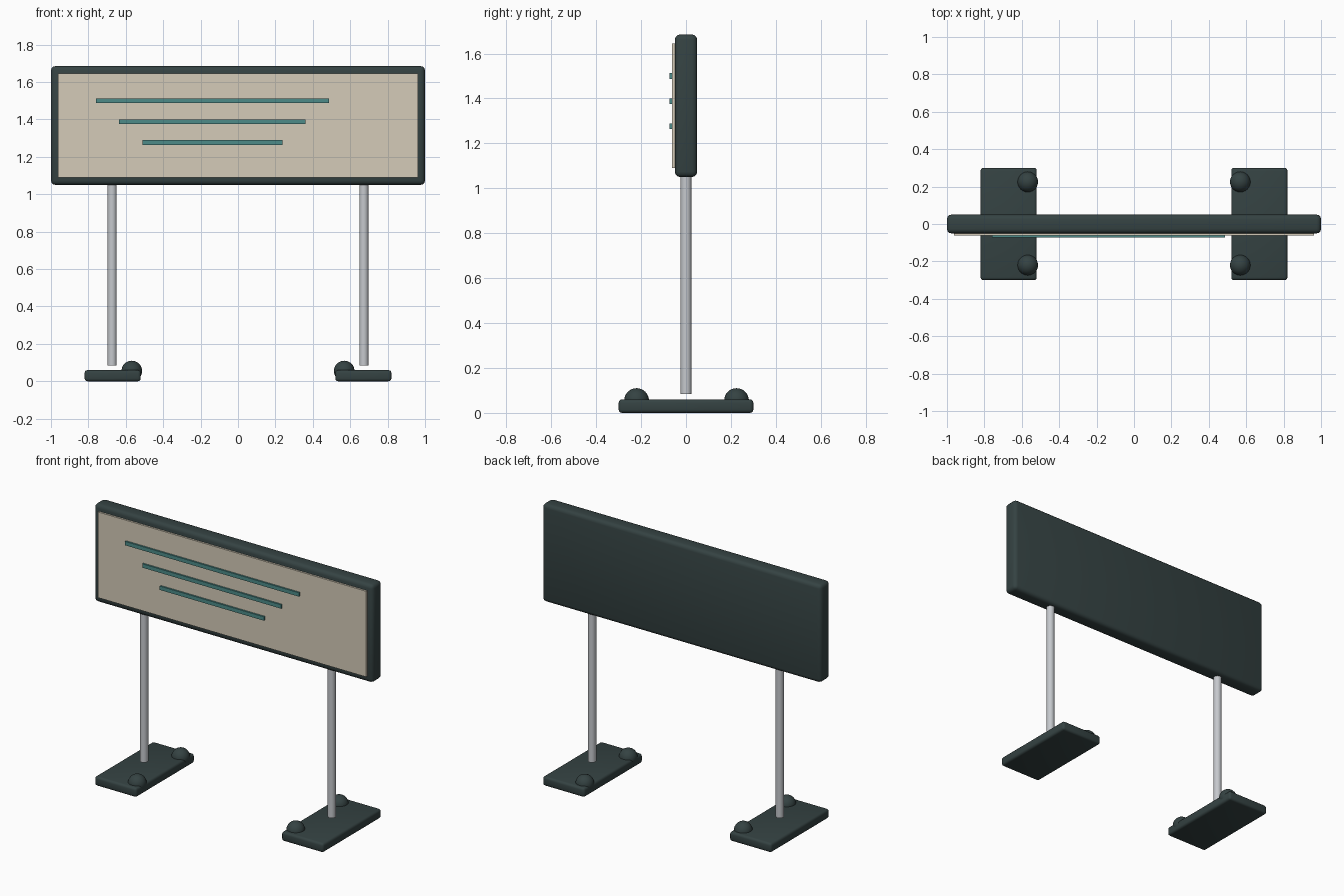
import bpy
from mathutils import Vector

if "Cube" in bpy.data.objects:
    bpy.data.objects.remove(bpy.data.objects["Cube"])


def material(name, rgb):
    m = bpy.data.materials.new(name)
    m.diffuse_color = (*rgb, 1)
    m.use_nodes = True
    m.node_tree.nodes["Principled BSDF"].inputs["Base Color"].default_value = m.diffuse_color
    return m


DARK = material("dark slate", (0.035, 0.055, 0.055))
CREAM = material("cream", (0.66, 0.60, 0.48))
STEEL = material("light steel", (0.56, 0.58, 0.61))
TEAL = material("teal", (0.075, 0.26, 0.25))


def finish(name, mat, smooth=True):
    ob = bpy.context.object
    ob.name = name
    ob.data.materials.append(mat)
    if smooth:
        bpy.ops.object.shade_smooth_by_angle(angle=0.6)
    return ob


def box(name, lo, hi, mat, bevel=0):
    """Box between two corners, with optional rounded edges."""
    lo, hi = Vector(lo), Vector(hi)
    bpy.ops.mesh.primitive_cube_add(size=1, location=(lo + hi) / 2)
    bpy.context.object.scale = hi - lo
    bpy.ops.object.transform_apply(location=False, rotation=False, scale=True)
    if bevel:
        mod = bpy.context.object.modifiers.new("round", "BEVEL")
        mod.width = bevel
        mod.segments = 3
        bpy.ops.object.modifier_apply(modifier="round")
    return finish(name, mat, bool(bevel))


# Sign board, its face and the three raised stripes
box("board_frame", (-1, -0.05, 1.05), (1, 0.05, 1.685), DARK, 0.024)
box("board_face", (-0.962, -0.062, 1.09), (0.962, -0.045, 1.645), CREAM)
for i, (x0, x1, z) in enumerate([(-0.76, 0.487, 1.5),
                                 (-0.635, 0.36, 1.388),
                                 (-0.51, 0.237, 1.277)]):
    box(f"stripe_{i + 1}", (x0, -0.073, z - 0.0125), (x1, -0.06, z + 0.0125), TEAL)

# Mirrored stands: post, foot plate and two round knobs
for side, s in (("left", -1), ("right", 1)):
    bpy.ops.mesh.primitive_cylinder_add(vertices=24, radius=0.0245, depth=0.985,
                                        location=(s * 0.673, 0, 0.5775))
    finish(f"post_{side}", STEEL)
    box(f"foot_{side}", (s * 0.67 - 0.15, -0.3, 0), (s * 0.67 + 0.15, 0.3, 0.06),
        DARK, 0.015)
    for end, y in (("front", -0.22), ("back", 0.225)):
        bpy.ops.mesh.primitive_uv_sphere_add(segments=24, ring_count=16, radius=0.055,
                                             location=(s * 0.568, y, 0.055))
        finish(f"knob_{side}_{end}", DARK)
